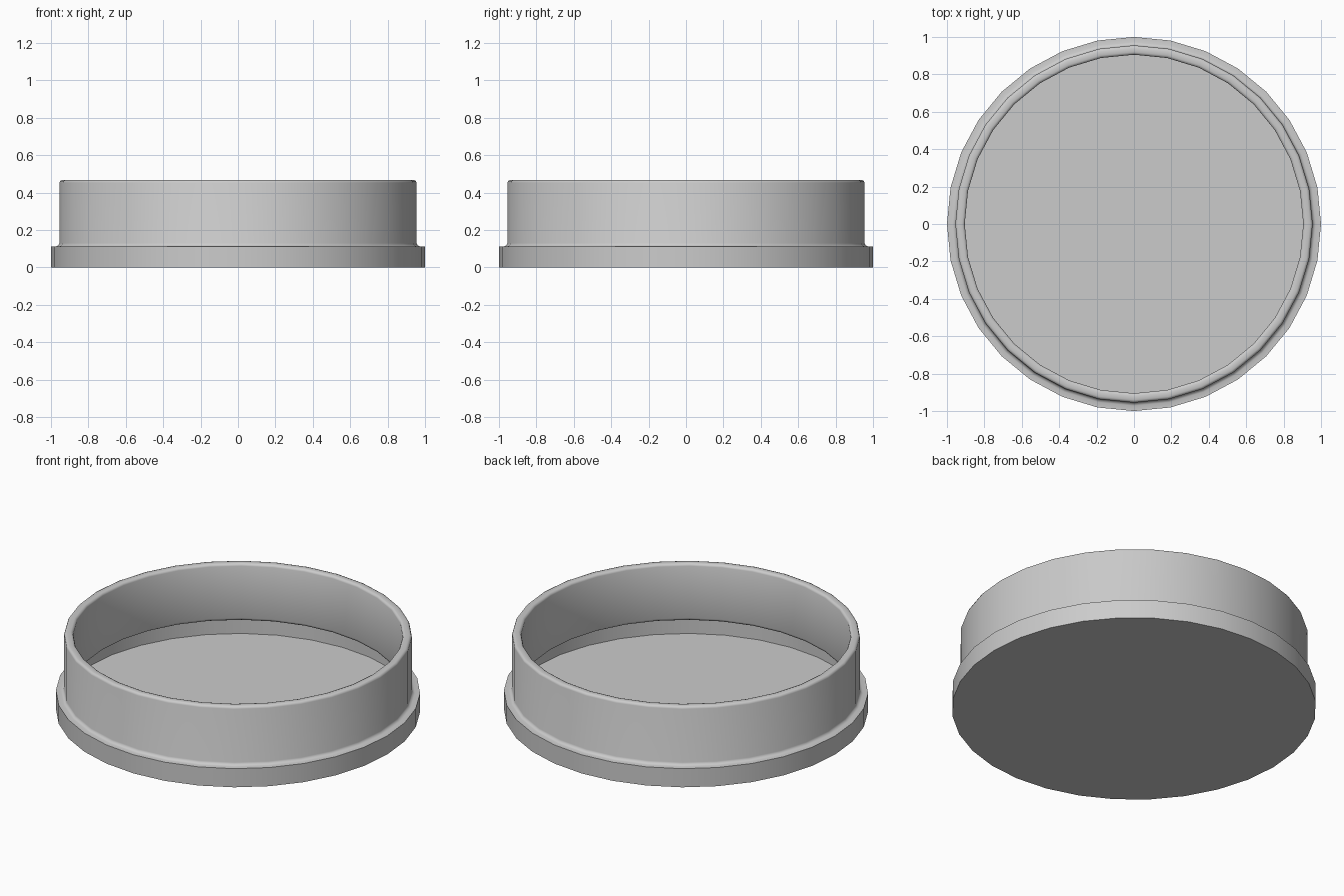
import bpy, bmesh, math

if "Cube" in bpy.data.objects:
    bpy.data.objects.remove(bpy.data.objects["Cube"])

SIDES = 32


def lathe(name, profile, cap_bottom=False):
    """Revolve (radius, height) points around z, optionally closing the first ring."""
    bm = bmesh.new()
    rings = []
    for r, z in profile:
        rings.append([bm.verts.new((r * math.cos(2 * math.pi * k / SIDES),
                                    r * math.sin(2 * math.pi * k / SIDES), z))
                      for k in range(SIDES)])
    for a, b in zip(rings, rings[1:]):
        for k in range(SIDES):
            n = (k + 1) % SIDES
            bm.faces.new((a[k], a[n], b[n], b[k]))
    if cap_bottom:
        bm.faces.new(list(reversed(rings[0])))
    mesh = bpy.data.meshes.new(name)
    bm.to_mesh(mesh)
    bm.free()
    obj = bpy.data.objects.new(name, mesh)
    bpy.context.collection.objects.link(obj)
    bpy.ops.object.select_all(action='DESELECT')
    obj.select_set(True)
    bpy.context.view_layer.objects.active = obj
    bpy.ops.object.shade_smooth_by_angle(angle=math.radians(50))
    return obj


# Thin shell: floor disc, flange, filleted ledge, outer wall, rounded rim, inner wall
lathe("round_lid", [
    (1.0, 0.0), (1.0, 0.113),                        # flange edge
    (0.972, 0.113), (0.960, 0.118), (0.955, 0.13),   # ledge with fillet
    (0.955, 0.453), (0.951, 0.463), (0.941, 0.467),  # outer wall and rim edge
    (0.919, 0.467), (0.909, 0.463), (0.905, 0.453),  # rim inner edge
    (0.905, 0.138), (0.909, 0.126), (0.92, 0.12),    # inner wall with turned lip
], cap_bottom=True)
